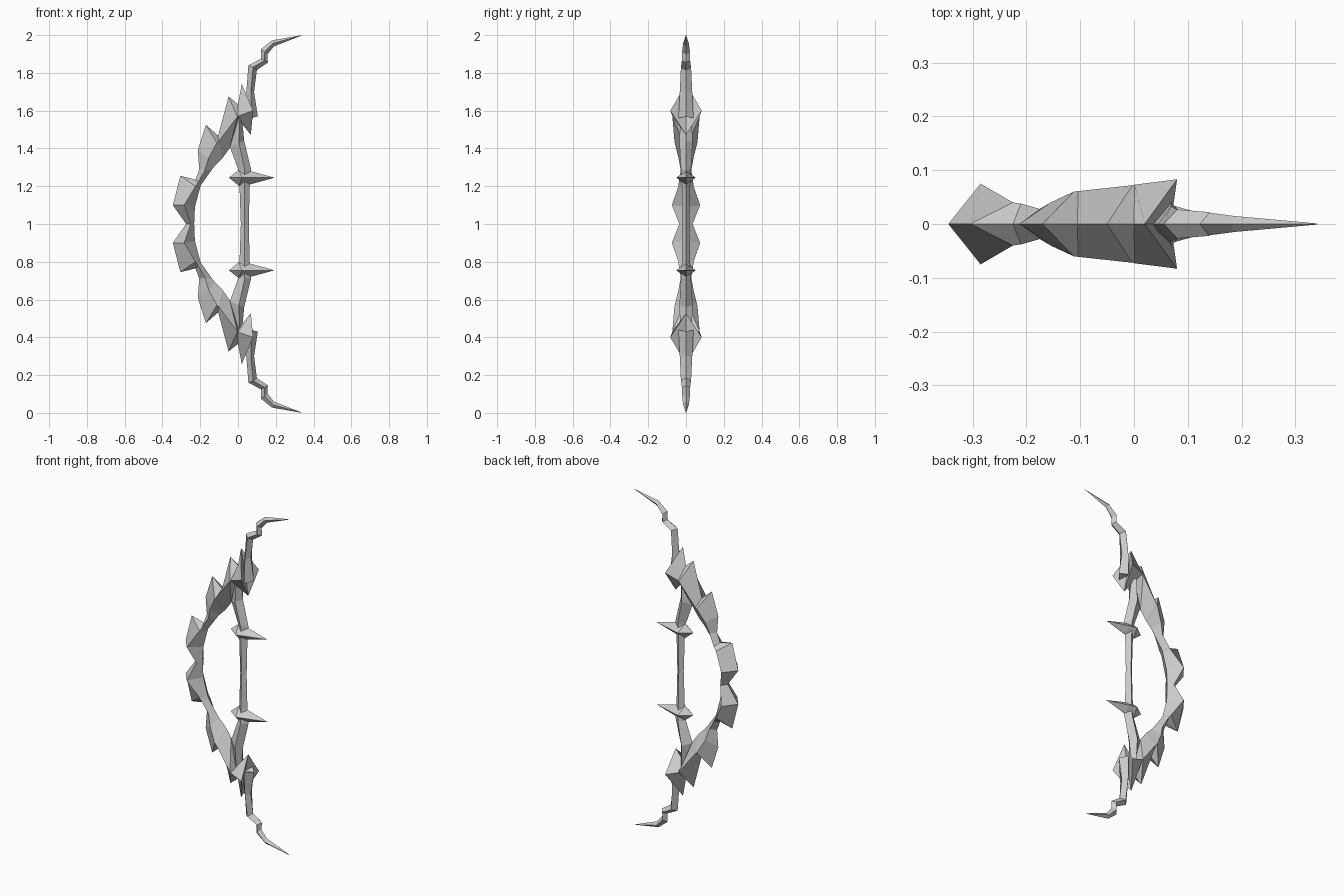
import bpy, bmesh


def loft(name, stations):
    """Skin diamond sections: outer (x,z), ridge (x,z,half depth), inner (x,z); mirrored about z = 1."""
    bm = bmesh.new()
    rings = []
    for ox, oz, rx, rz, ry, ix, iz in stations:
        pts = [(ox, 0, oz), (rx, -ry, rz), (ix, 0, iz), (rx, ry, rz)]
        rings.append([bm.verts.new((x, y, z - 1)) for x, y, z in pts])
    for a, b in zip(rings, rings[1:]):
        for i in range(4):
            j = (i + 1) % 4
            bm.faces.new((a[i], a[j], b[j], b[i]))
    # folded end caps, left open on the mirror plane
    for r in (rings[0], rings[-1]):
        if abs(r[0].co.z) > 0.001 or abs(r[2].co.z) > 0.001:
            bm.faces.new((r[0], r[1], r[2]))
            bm.faces.new((r[0], r[2], r[3]))
    bmesh.ops.remove_doubles(bm, verts=bm.verts, dist=0.0005)
    bmesh.ops.recalc_face_normals(bm, faces=bm.faces)
    me = bpy.data.meshes.new(name)
    bm.to_mesh(me)
    bm.free()
    ob = bpy.data.objects.new(name, me)
    ob.location.z = 1
    bpy.context.collection.objects.link(ob)
    mir = ob.modifiers.new("mirror", 'MIRROR')
    mir.use_axis = (False, False, True)
    mir.merge_threshold = 0.001
    return ob


# jagged armoured arc, from the grip up to the shoulder shard
loft("bow_arc", [
    (-.275, 1.0, -.25, 1.0, .035, -.232, 1.0),
    (-.345, 1.10, -.285, 1.10, .075, -.228, 1.09),
    (-.305, 1.255, -.225, 1.20, .04, -.20, 1.195),
    (-.225, 1.235, -.21, 1.222, .038, -.197, 1.205),
    (-.205, 1.29, -.175, 1.285, .028, -.14, 1.285),
    (-.213, 1.39, -.155, 1.35, .04, -.125, 1.305),
    (-.17, 1.525, -.112, 1.43, .06, -.09, 1.34),
    (-.105, 1.468, -.104, 1.435, .061, -.085, 1.345),
    (-.05, 1.675, -.003, 1.568, .072, -.045, 1.40),
    (0, 1.635, .001, 1.572, .073, .005, 1.55),
    (.02, 1.742, .08, 1.60, .083, .068, 1.472),
])

# crooked limb tapering to the curved tip
loft("limb_tip", [
    (.025, 1.575, .07, 1.56, .04, .105, 1.57),
    (.045, 1.71, .068, 1.70, .033, .085, 1.70),
    (.055, 1.84, .08, 1.83, .027, .10, 1.815),
    (.122, 1.875, .14, 1.865, .022, .158, 1.855),
    (.122, 1.925, .14, 1.91, .021, .155, 1.897),
    (.18, 1.972, .185, 1.957, .015, .19, 1.94),
    (.34, 2.0, .34, 1.999, .001, .338, 1.998),
])

# inner bar joining the two shoulders
loft("inner_bar", [
    (.015, 1.0, .035, 1.0, .018, .057, 1.0),
    (.008, 1.2, .035, 1.2, .022, .062, 1.2),
    (0, 1.29, .035, 1.29, .027, .07, 1.285),
    (-.043, 1.41, .005, 1.43, .035, .033, 1.44),
    (-.005, 1.58, .01, 1.575, .03, .02, 1.57),
])

# thorns on the inner bar
loft("bar_thorn", [
    (-.047, 1.246, -.047, 1.245, .001, -.047, 1.244),
    (.005, 1.288, .02, 1.245, .05, .005, 1.202),
    (.065, 1.28, .06, 1.245, .038, .065, 1.21),
    (.19, 1.246, .19, 1.245, .001, .19, 1.244),
])
